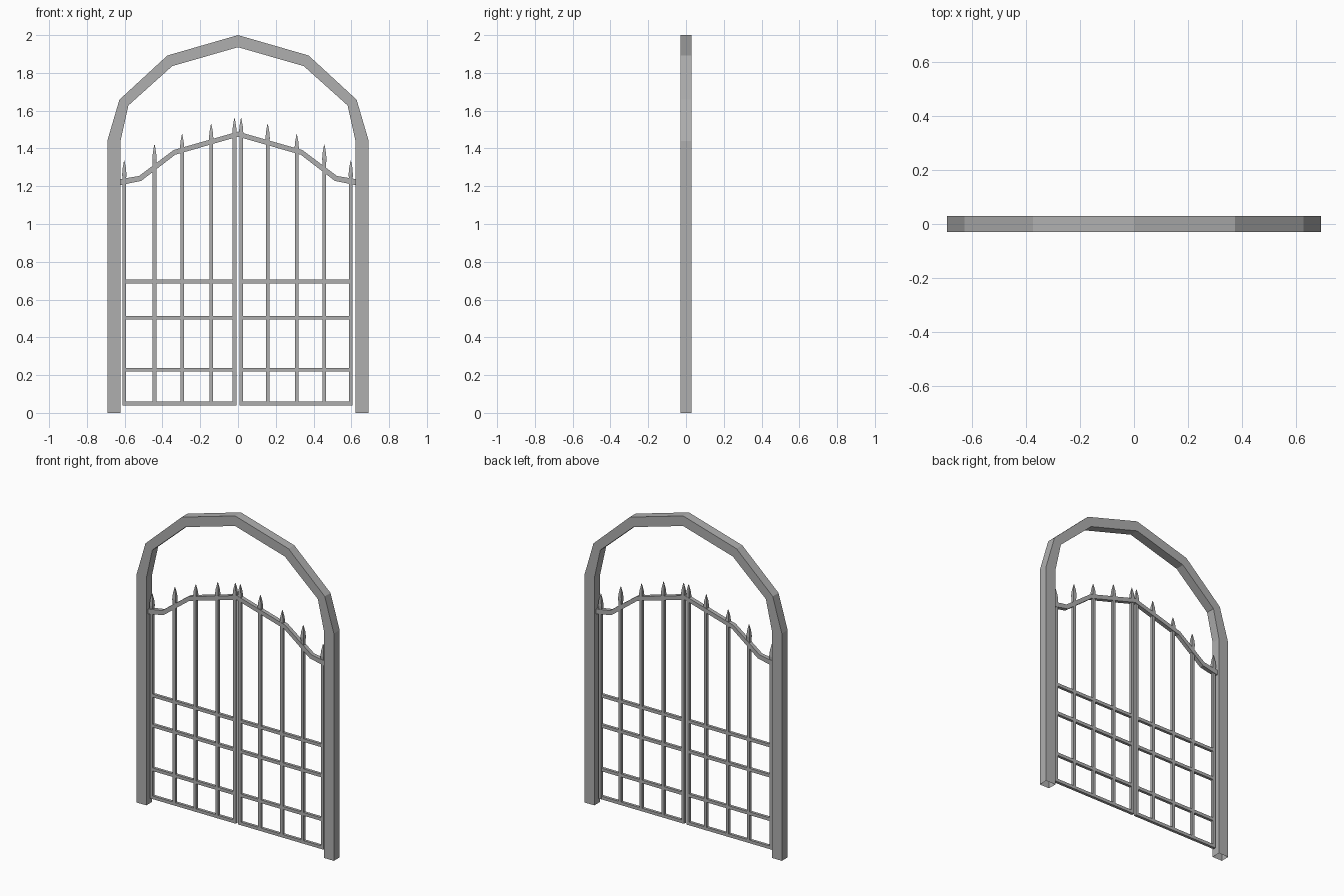
import bpy, bmesh

if "Cube" in bpy.data.objects:
    bpy.data.objects.remove(bpy.data.objects["Cube"])

iron = bpy.data.materials.new("dark_iron")
iron.diffuse_color = (0.43, 0.43, 0.43, 1)
iron.use_nodes = True
iron.node_tree.nodes["Principled BSDF"].inputs["Base Color"].default_value = iron.diffuse_color


def finish(bm, name):
    bmesh.ops.recalc_face_normals(bm, faces=bm.faces)
    me = bpy.data.meshes.new(name)
    bm.to_mesh(me)
    bm.free()
    me.materials.append(iron)
    ob = bpy.data.objects.new(name, me)
    bpy.context.collection.objects.link(ob)
    return ob


def loft(name, rings, caps=True):
    """Skin a list of four-point rings, optionally capping both ends."""
    bm = bmesh.new()
    loops = [[bm.verts.new(p) for p in ring] for ring in rings]
    for a, b in zip(loops, loops[1:]):
        for i in range(4):
            j = (i + 1) % 4
            bm.faces.new((a[i], a[j], b[j], b[i]))
    if caps:
        bm.faces.new(loops[0])
        bm.faces.new(loops[-1])
    return finish(bm, name)


def band(name, outer, inner, depth, caps=True):
    """Rectangular bar between two outlines in the front plane."""
    d = depth / 2
    return loft(name, [[(ox, -d, oz), (ox, d, oz), (ix, d, iz), (ix, -d, iz)]
                       for (ox, oz), (ix, iz) in zip(outer, inner)], caps)


def mirrored(points):
    """Left half ending on the centre line -> full outline."""
    return points + [(-x, z) for x, z in reversed(points[:-1])]


def picket(name, x, tip):
    """Square bar with a slightly flared spear point."""
    profile = [(0.0095, 0.04), (0.0095, tip - 0.10), (0.0115, tip - 0.075),
               (0.0085, tip - 0.04), (0.001, tip)]
    return loft(name, [[(x - r, -r, z), (x + r, -r, z), (x + r, r, z), (x - r, r, z)]
                       for r, z in profile])


# Arched outer frame, open where the posts meet the ground
outer = [(-0.692, 0), (-0.692, 1.44), (-0.628, 1.658), (-0.374, 1.892), (0, 2.0)]
inner = [(-0.622, 0), (-0.622, 1.44), (-0.580, 1.628), (-0.348, 1.836), (0, 1.936)]
band("arch_frame", mirrored(outer), mirrored(inner), 0.058, caps=False)

# Curved top rail
top = [(-0.626, 1.237), (-0.524, 1.254), (-0.34, 1.392), (0, 1.489)]
low = [(-0.626, 1.205), (-0.513, 1.228), (-0.332, 1.367), (0, 1.462)]
band("top_rail", mirrored(top), mirrored(low), 0.026)

# Pickets and straight rails of both gate leaves
tips = (1.337, 1.42, 1.476, 1.53, 1.56)
leaves = {"left": (-0.602, -0.442, -0.296, -0.142, -0.0185),
          "right": (0.597, 0.457, 0.311, 0.157, 0.0165)}
for side, xs in leaves.items():
    for i, (x, tip) in enumerate(zip(xs, tips)):
        picket(f"{side}_picket_{i + 1}", x, tip)
    for i, z in enumerate((0.05, 0.228, 0.504, 0.695)):
        ends = (xs[0], xs[-1])
        band(f"{side}_rail_{i + 1}", [(x, z + 0.01) for x in ends],
             [(x, z - 0.01) for x in ends], 0.018)
